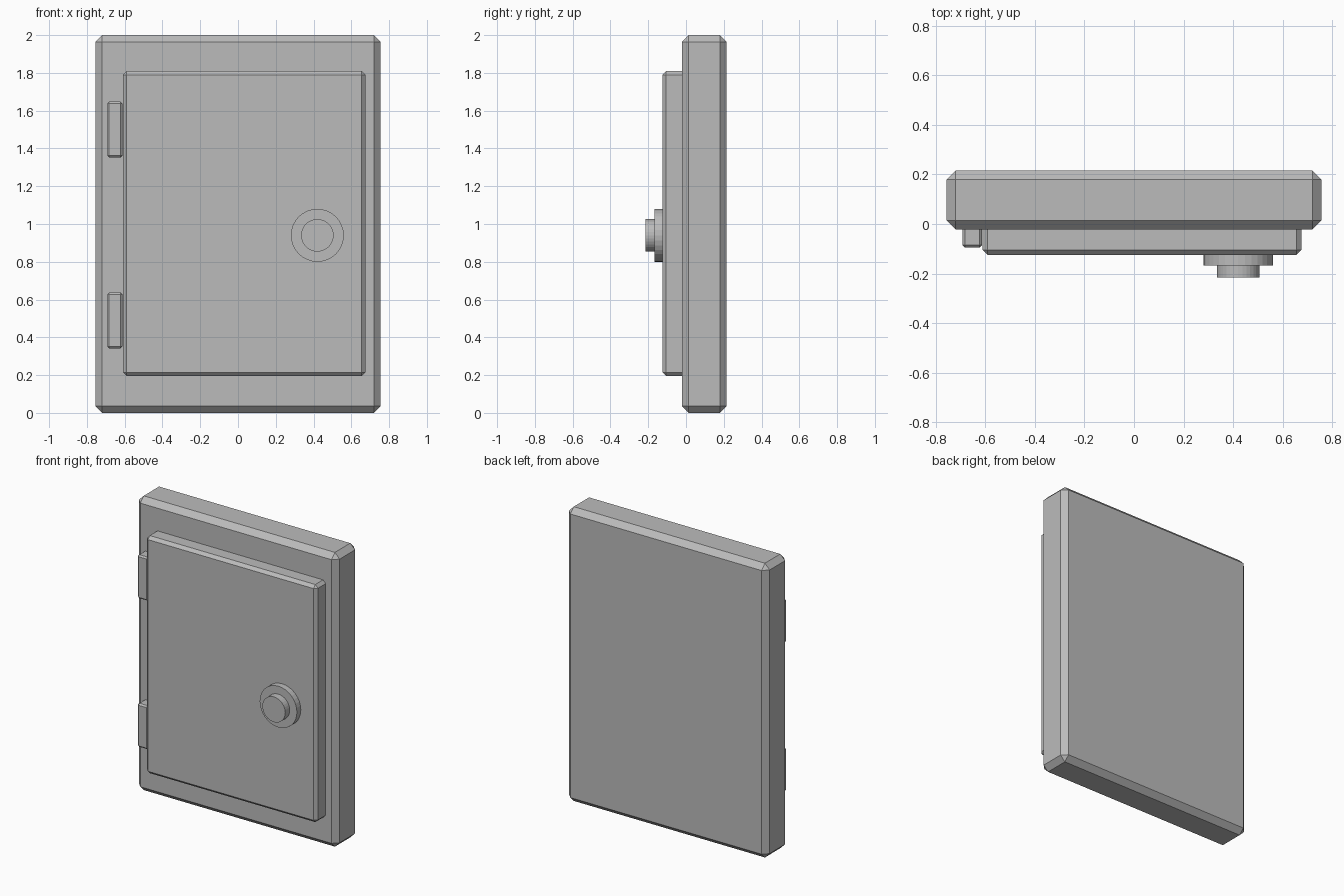
import bpy
import math

cube = bpy.data.objects.get("Cube")
if cube:
    bpy.data.objects.remove(cube, do_unlink=True)

# Single plain metal colour
metal = bpy.data.materials.new("grey_metal")
metal.use_nodes = True
grey = (0.5, 0.5, 0.5, 1)
metal.diffuse_color = grey
metal.node_tree.nodes["Principled BSDF"].inputs["Base Color"].default_value = grey


def box(name, low, high, bevel):
    """Chamfered box between two corners."""
    centre = [(a + b) / 2 for a, b in zip(low, high)]
    bpy.ops.mesh.primitive_cube_add(size=1, location=centre)
    obj = bpy.context.object
    obj.name = name
    obj.scale = [b - a for a, b in zip(low, high)]
    bpy.ops.object.transform_apply(location=False, rotation=False, scale=True)
    chamfer = obj.modifiers.new("chamfer", 'BEVEL')
    chamfer.width = bevel
    chamfer.segments = 1
    obj.data.materials.append(metal)
    return obj


def disc(name, x, z, radius, front, back):
    """Cylinder whose axis runs front to back."""
    bpy.ops.mesh.primitive_cylinder_add(
        vertices=32, radius=radius, depth=back - front,
        location=(x, (front + back) / 2, z), rotation=(math.pi / 2, 0, 0))
    obj = bpy.context.object
    obj.name = name
    obj.data.materials.append(metal)
    return obj


# Wall frame and raised door
box("frame", (-0.755, -0.022, 0), (0.755, 0.215, 2), 0.036)
box("door", (-0.61, -0.125, 0.195), (0.675, 0.02, 1.81), 0.02)

# Hinges along the door edge
for name, z in (("lower_hinge", 0.49), ("upper_hinge", 1.5)):
    box(name, (-0.692, -0.095, z - 0.148), (-0.612, 0.01, z + 0.148), 0.01)

# Lock plate and knob
disc("lock_plate", 0.42, 0.94, 0.14, -0.167, -0.115)
disc("lock_knob", 0.42, 0.94, 0.086, -0.215, -0.16)
